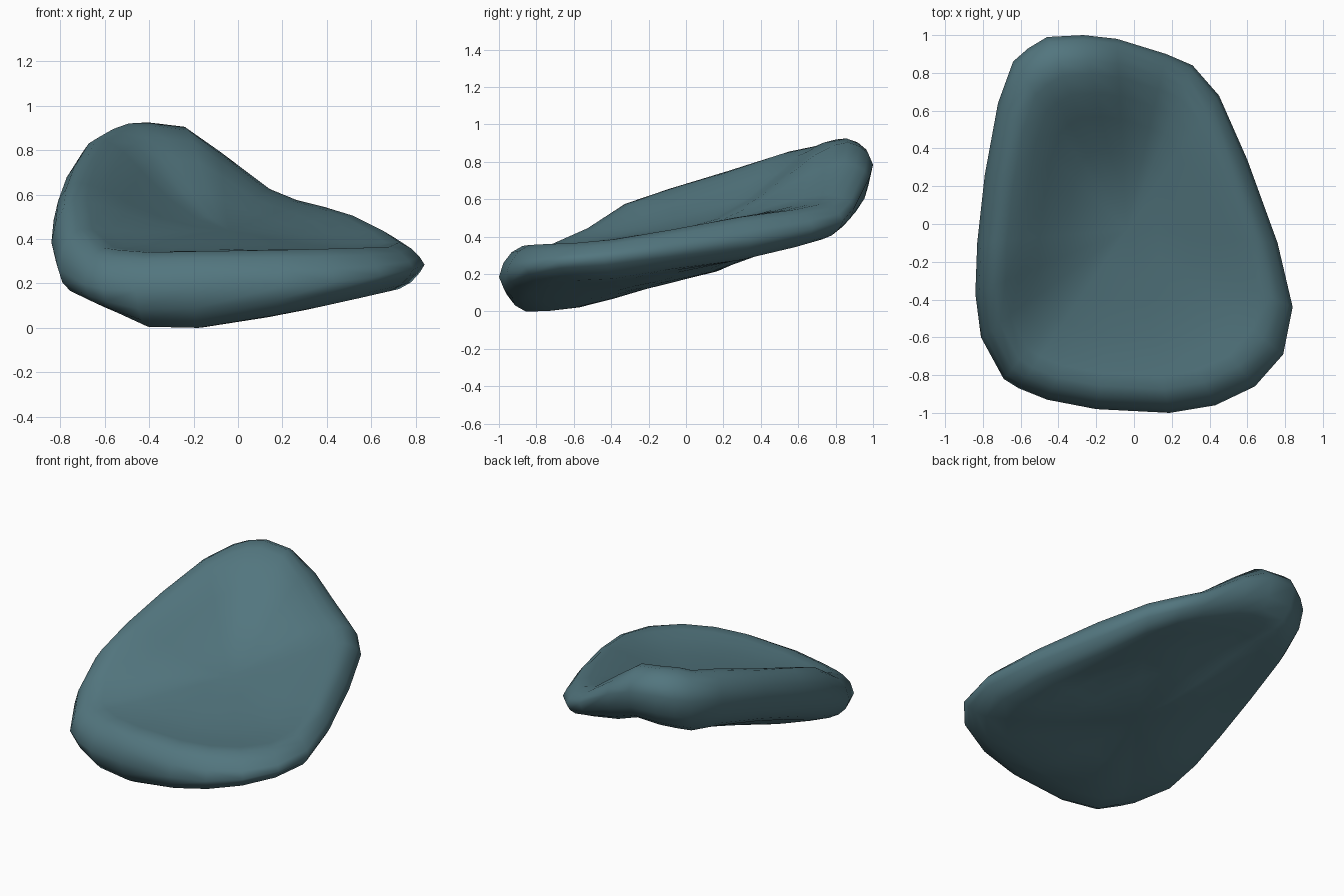
import bpy, bmesh

if "Cube" in bpy.data.objects:
    bpy.data.objects.remove(bpy.data.objects["Cube"])

# Outline of the cushion: x, y, edge height, upper rim height, lower rim height
RIM = [
    (-.27, 1.0, .80, .92, .57), (-.09, .98, .73, .81, .51), (.17, .90, .57, .64, .44),
    (.31, .84, .50, .59, .40), (.45, .68, .46, .56, .36), (.60, .34, .40, .52, .29),
    (.76, -.10, .34, .45, .24), (.84, -.44, .30, .40, .19), (.79, -.69, .28, .38, .18),
    (.64, -.86, .25, .375, .15), (.43, -.96, .22, .37, .11), (.19, -1.0, .20, .365, .07),
    (-.20, -.98, .19, .36, .015), (-.46, -.93, .18, .355, .02), (-.61, -.87, .19, .365, .08),
    (-.69, -.82, .21, .375, .11), (-.81, -.60, .28, .46, .16), (-.84, -.37, .40, .59, .23),
    (-.83, -.10, .50, .67, .32), (-.79, .26, .62, .765, .42), (-.72, .64, .73, .87, .50),
    (-.64, .86, .78, .91, .52), (-.56, .93, .80, .935, .54), (-.46, .99, .82, .94, .56),
]
CX, CY = -.04, -.03


def floor_top(x, y):
    return .455 + .17 * max(y, 0) + .13 * min(y, 0) - .06 * x


def floor_bottom(x, y):
    return .19 + .215 * y + .04 * x


# Rings as (scale, share of rim height) and (scale, share of inner floor)
EDGE = [(.975, .5), (.93, .82), (.87, 1.0)]
TOP_INNER = [(.80, .05), (.70, .2), (.58, .45), (.40, .77), (.2, .95)]
BOTTOM_INNER = [(.75, .2), (.6, .47), (.4, .8), (.2, .97)]

bm = bmesh.new()


def ring(scale, height):
    loop = []
    for p in RIM:
        x, y = CX + (p[0] - CX) * scale, CY + (p[1] - CY) * scale
        loop.append(bm.verts.new((x, y, height(p, x, y))))
    return loop


def bridge(a, b):
    for i in range(len(a)):
        j = (i + 1) % len(a)
        bm.faces.new((a[i], a[j], b[j], b[i]))


def side(outer, column, inner, floor):
    last = outer
    # Rounded edge, sharper towards the right
    for s, t in EDGE:
        loop = ring(s, lambda p, x, y: p[2] + (p[column] - p[2]) * t ** (1 + .7 * max(0, p[0])))
        bridge(last, loop)
        last = loop
    # Dished top or bulging underside
    for s, t in inner:
        loop = ring(s, lambda p, x, y: p[column] * (1 - t) + floor(x, y) * t)
        bridge(last, loop)
        last = loop
    mid = bm.verts.new((CX, CY, floor(CX, CY)))
    for i in range(len(last)):
        bm.faces.new((last[i], last[(i + 1) % len(last)], mid))


outer = ring(1, lambda p, x, y: p[2])
side(outer, 3, TOP_INNER, floor_top)
side(outer, 4, BOTTOM_INNER, floor_bottom)
bmesh.ops.recalc_face_normals(bm, faces=bm.faces)

low = min(v.co.z for v in bm.verts)
bmesh.ops.translate(bm, verts=bm.verts, vec=(0, 0, -low))
for f in bm.faces:
    f.smooth = True

mesh = bpy.data.meshes.new("cushion")
bm.to_mesh(mesh)
bm.free()
cushion = bpy.data.objects.new("cushion", mesh)
bpy.context.collection.objects.link(cushion)

mat = bpy.data.materials.new("teal_fabric")
mat.diffuse_color = (.085, .18, .21, 1)
mat.use_nodes = True
mat.node_tree.nodes["Principled BSDF"].inputs["Base Color"].default_value = mat.diffuse_color
mesh.materials.append(mat)
